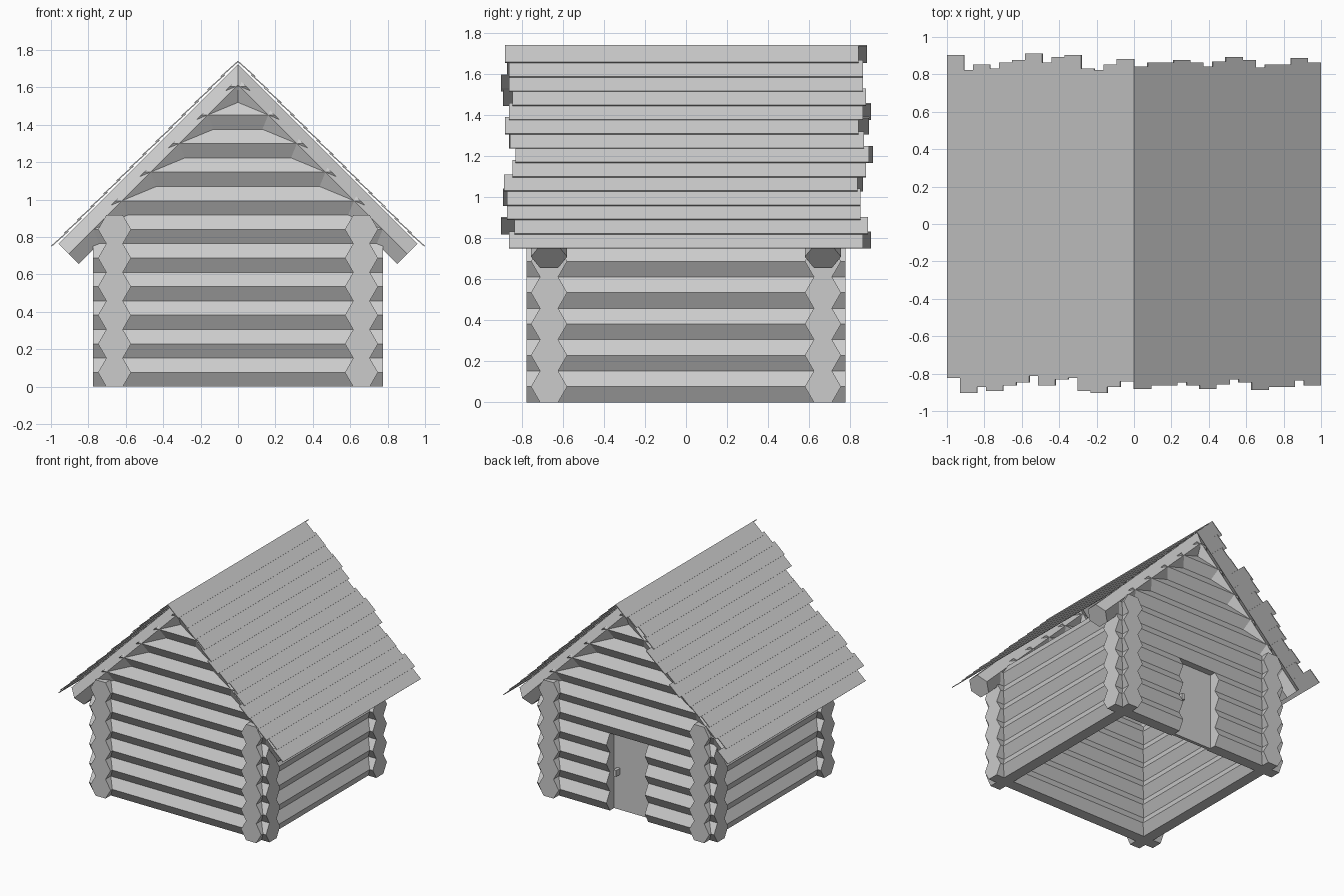
import bpy, bmesh, math
from mathutils import Vector

if "Cube" in bpy.data.objects:
    bpy.data.objects.remove(bpy.data.objects["Cube"])

R = 0.0883                      # log radius
H = R * math.sqrt(3)            # height of one log row
WX, WY = 0.66, 0.668            # wall centre lines
EX, EY = 0.775, 0.778           # log ends
DOOR = 0.168                    # half width of the doorway


def finish(name, bm):
    bmesh.ops.recalc_face_normals(bm, faces=bm.faces)
    me = bpy.data.meshes.new(name)
    bm.to_mesh(me)
    bm.free()
    ob = bpy.data.objects.new(name, me)
    bpy.context.collection.objects.link(ob)
    return ob


def prism(bm, ring, vec):
    a = [bm.verts.new(p) for p in ring]
    b = [bm.verts.new(p + vec) for p in ring]
    n = len(a)
    bm.faces.new(a)
    bm.faces.new(b[::-1])
    for i in range(n):
        j = (i + 1) % n
        bm.faces.new((a[j], a[i], b[i], b[j]))


def log(name, p, q, cuts=()):
    """Hexagonal log from p to q, flat side up, optionally trimmed by planes."""
    p, q = Vector(p), Vector(q)
    d = (q - p).normalized()
    side = d.cross(Vector((0, 0, 1))).normalized()
    up = side.cross(d)
    bm = bmesh.new()
    ring = [p + side * R * math.cos(k * math.pi / 3) + up * R * math.sin(k * math.pi / 3)
            for k in range(6)]
    prism(bm, ring, q - p)
    for co, no in cuts:
        g = bmesh.ops.bisect_plane(bm, geom=bm.verts[:] + bm.edges[:] + bm.faces[:],
                                   plane_co=co, plane_no=no, clear_outer=True)
        edges = [e for e in g['geom_cut'] if isinstance(e, bmesh.types.BMEdge)]
        if edges:
            bmesh.ops.edgenet_fill(bm, edges=edges)
    return finish(name, bm)


def box(name, lo, hi):
    bm = bmesh.new()
    x0, y0, z0 = lo
    x1, y1, z1 = hi
    prism(bm, [Vector(c) for c in ((x0, y0, z0), (x1, y0, z0), (x1, y1, z0), (x0, y1, z0))],
          Vector((0, 0, z1 - z0)))
    return finish(name, bm)


# walls: six rows, back wall has a doorway four rows high
for i in range(6):
    z = H * (i + 0.5)
    for s in (-1, 1):
        log("side_wall_log", (s * WX, -EY, z), (s * WX, EY, z))
    log("front_wall_log", (-EX, -WY, z), (EX, -WY, z))
    if i < 4:
        for s in (-1, 1):
            log("back_wall_log", (s * DOOR, WY, z), (s * EX, WY, z))
    else:
        log("back_wall_log", (-EX, WY, z), (EX, WY, z))

# gable logs trimmed to the roof slope
slope = [((0, 0, 1.65), (s, 0, 1)) for s in (-1, 1)]
for i in range(6, 11):
    z = H * (i + 0.5)
    for y in (-WY, WY):
        log("gable_log", (-0.9, y, z), (0.9, y, z), slope)

# rafters mitred at the ridge
for y in (-WY, WY):
    for s in (-1, 1):
        log("rafter", (s * 0.905, y, 0.71), (-s * 0.2, y, 1.815), [((0, 0, 0), (-s, 0, 0))])

# overlapping roof boards, ridge to eave, with uneven ends
shift_left = [.02, -.01, -.04, -.03, .04, .03, 0, .05, .015, 0, -.03, -.01, -.04, .04]
shift_right = [-.02, 0, 0, .015, 0, -.02, .005, .03, .015, -.025, -.01, -.01, .025, 0]
for s, shifts in ((-1, shift_left), (1, shift_right)):
    down = Vector((s, 0, -1)).normalized()
    out = Vector((s, 0, 1)).normalized()
    ridge = Vector((0, 0, 1.735))
    for i, dy in enumerate(shifts):
        t0 = 0.0985 * i - (0.005 if i == 0 else 0)
        t1 = 0.0985 * i + 0.12
        ring = [ridge + down * t + out * o + Vector((0, dy - 0.8625, 0))
                for t, o in ((t0, 0), (t1, .007), (t1, .013), (t0, .006))]
        bm = bmesh.new()
        prism(bm, ring, Vector((0, 1.725, 0)))
        finish("roof_board", bm)

# door and handle on the back
box("door", (-DOOR, 0.635, 0), (DOOR, 0.66, 4 * H))
box("door_handle", (0.115, 0.655, 0.28), (0.14, 0.71, 0.33))
